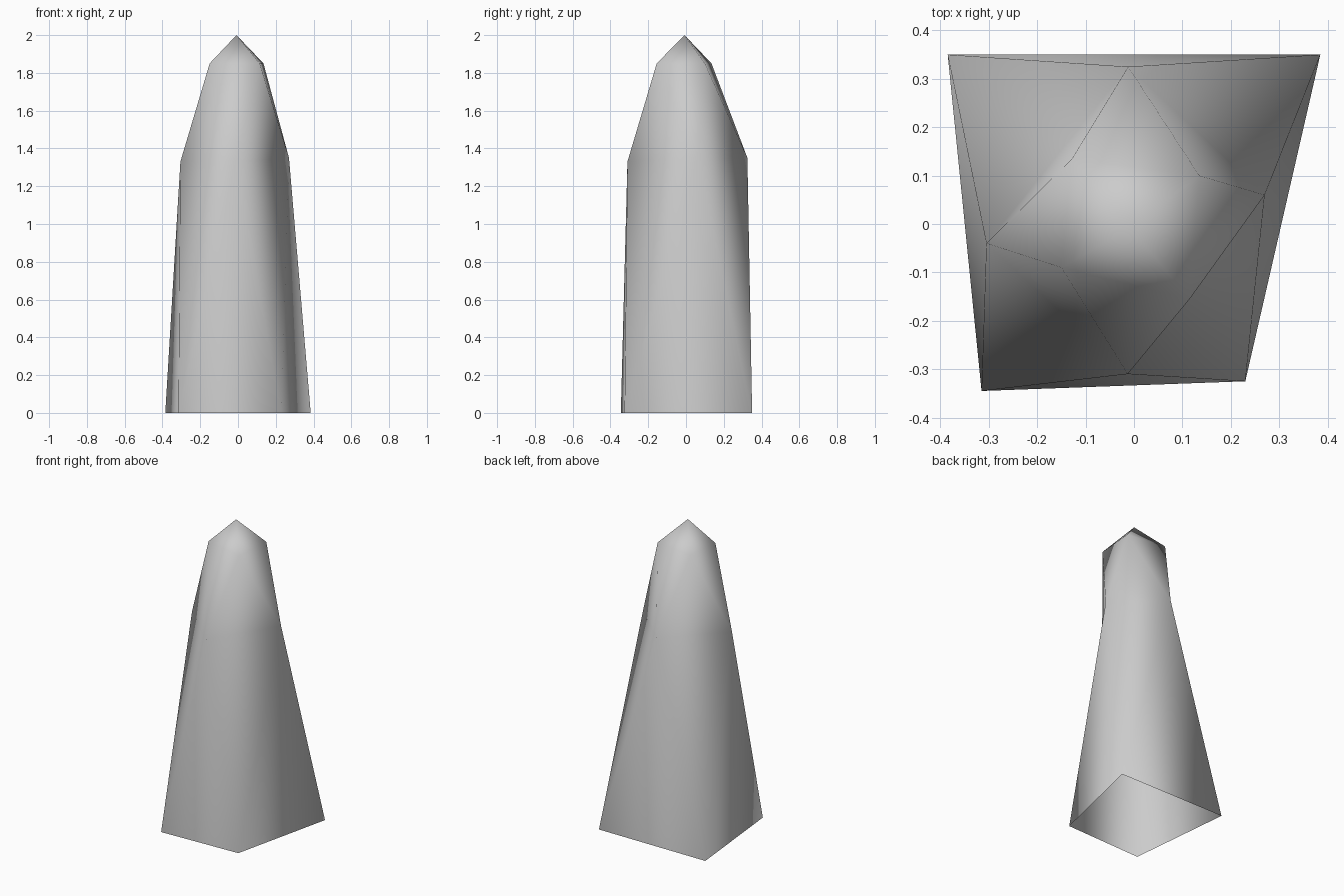
import bpy
import bmesh

cube = bpy.data.objects.get("Cube")
if cube:
    bpy.data.objects.remove(cube, do_unlink=True)

# Stone material
stone = bpy.data.materials.new("stone grey")
stone.use_nodes = True
grey = (0.6, 0.6, 0.6, 1)
stone.diffuse_color = grey
stone.node_tree.nodes["Principled BSDF"].inputs["Base Color"].default_value = grey

# Rings run counter-clockwise; each is turned an eighth from the one below
base = [(-0.315, -0.345, 0), (0.23, -0.325, 0), (0.385, 0.35, 0), (-0.385, 0.35, 0)]
shoulder = [(-0.013, -0.31, 1.33), (0.27, 0.06, 1.35), (-0.012, 0.325, 1.35), (-0.305, -0.04, 1.33)]
crown = [(-0.15, -0.09, 1.85), (0.115, -0.155, 1.85), (0.135, 0.1, 1.85), (-0.128, 0.135, 1.85)]
tip = (-0.008, -0.008, 2)

bm = bmesh.new()
low, mid, high = [[bm.verts.new(p) for p in ring] for ring in (base, shoulder, crown)]
apex = bm.verts.new(tip)

for i in range(4):
    j = (i + 1) % 4
    # Lower shaft: wide side, then corner
    bm.faces.new((low[i], low[j], mid[i]))
    bm.faces.new((low[j], mid[j], mid[i]))
    # Upper taper: corner, then side
    bm.faces.new((mid[i], mid[j], high[j]))
    bm.faces.new((mid[i], high[j], high[i]))
    # Pointed top
    bm.faces.new((high[i], high[j], apex))

for face in bm.faces:
    face.smooth = True
mesh = bpy.data.meshes.new("stone_spire")
bm.to_mesh(mesh)
bm.free()
mesh.materials.append(stone)
spire = bpy.data.objects.new("stone_spire", mesh)
bpy.context.collection.objects.link(spire)
